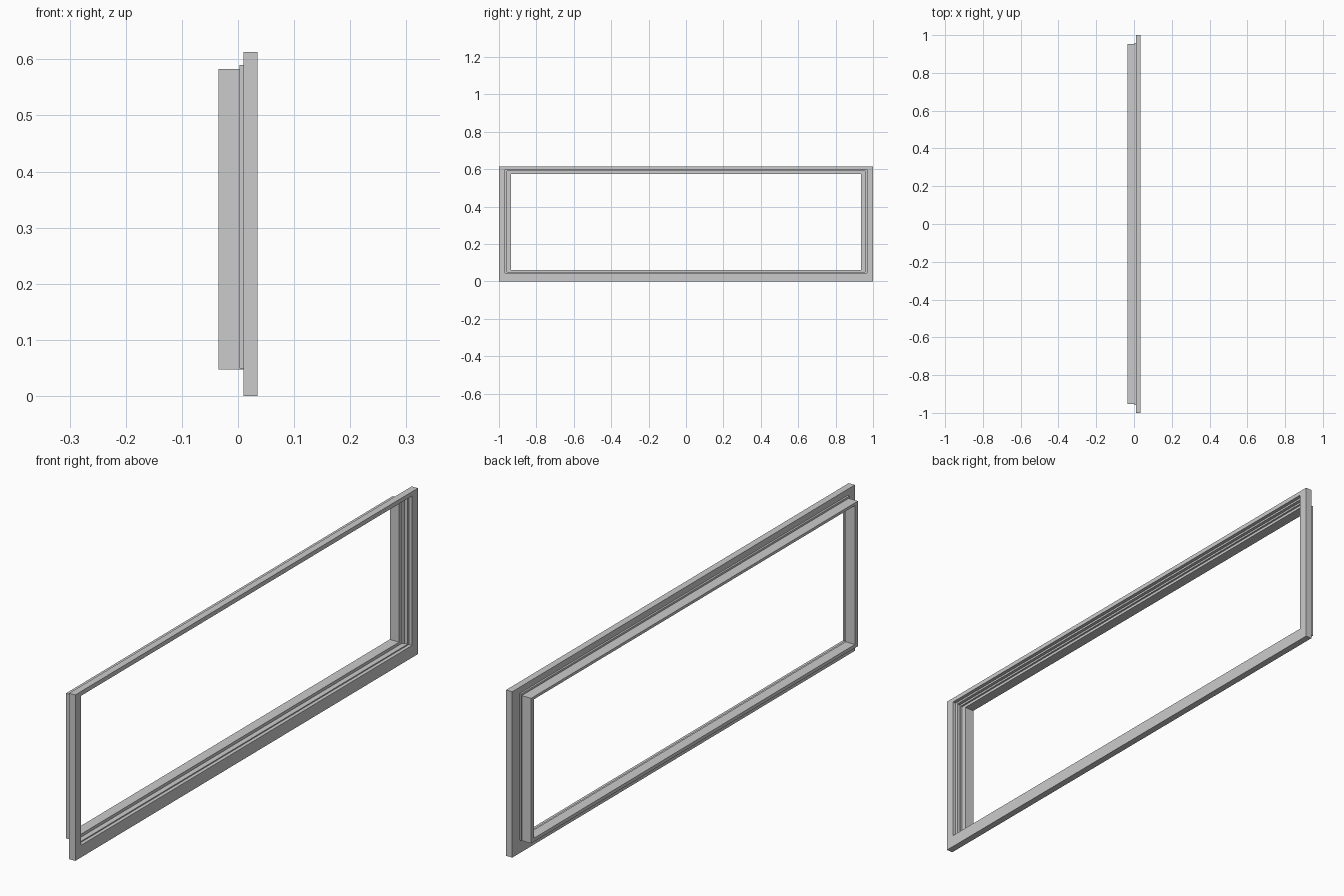
import bpy, bmesh

if "Cube" in bpy.data.objects:
    bpy.data.objects.remove(bpy.data.objects["Cube"])

# Stepped frame section swept around the opening.
# Each row is one rectangular loop: x, half width in y, bottom z, top z.
SECTION = [
    (0.010, 1.000, 0.000, 0.613),   # flange outer edge, rear
    (0.035, 1.000, 0.000, 0.613),   # flange outer edge, front
    (0.035, 0.967, 0.045, 0.597),   # flange opening
    (0.022, 0.967, 0.045, 0.597),   # first rebate
    (0.022, 0.958, 0.049, 0.590),
    (0.003, 0.958, 0.049, 0.590),   # second rebate
    (0.003, 0.936, 0.060, 0.573),
    (-0.035, 0.936, 0.060, 0.573),  # sleeve inner edge, rear
    (-0.035, 0.954, 0.047, 0.583),  # sleeve outer edge, rear
    (0.010, 0.954, 0.047, 0.583),   # sleeve meets flange
]


def sweep_frame(name, section):
    bm = bmesh.new()
    loops = [[bm.verts.new((x, y, z)) for y, z in
              ((-w, z0), (w, z0), (w, z1), (-w, z1))]
             for x, w, z0, z1 in section]
    for a, b in zip(loops, loops[1:] + loops[:1]):
        for i in range(4):
            j = (i + 1) % 4
            bm.faces.new((a[i], a[j], b[j], b[i]))
    bmesh.ops.recalc_face_normals(bm, faces=bm.faces)
    mesh = bpy.data.meshes.new(name)
    bm.to_mesh(mesh)
    bm.free()
    obj = bpy.data.objects.new(name, mesh)
    bpy.context.collection.objects.link(obj)
    return obj


# Window frame with front flange and rear sleeve
sweep_frame("window_frame", SECTION)
